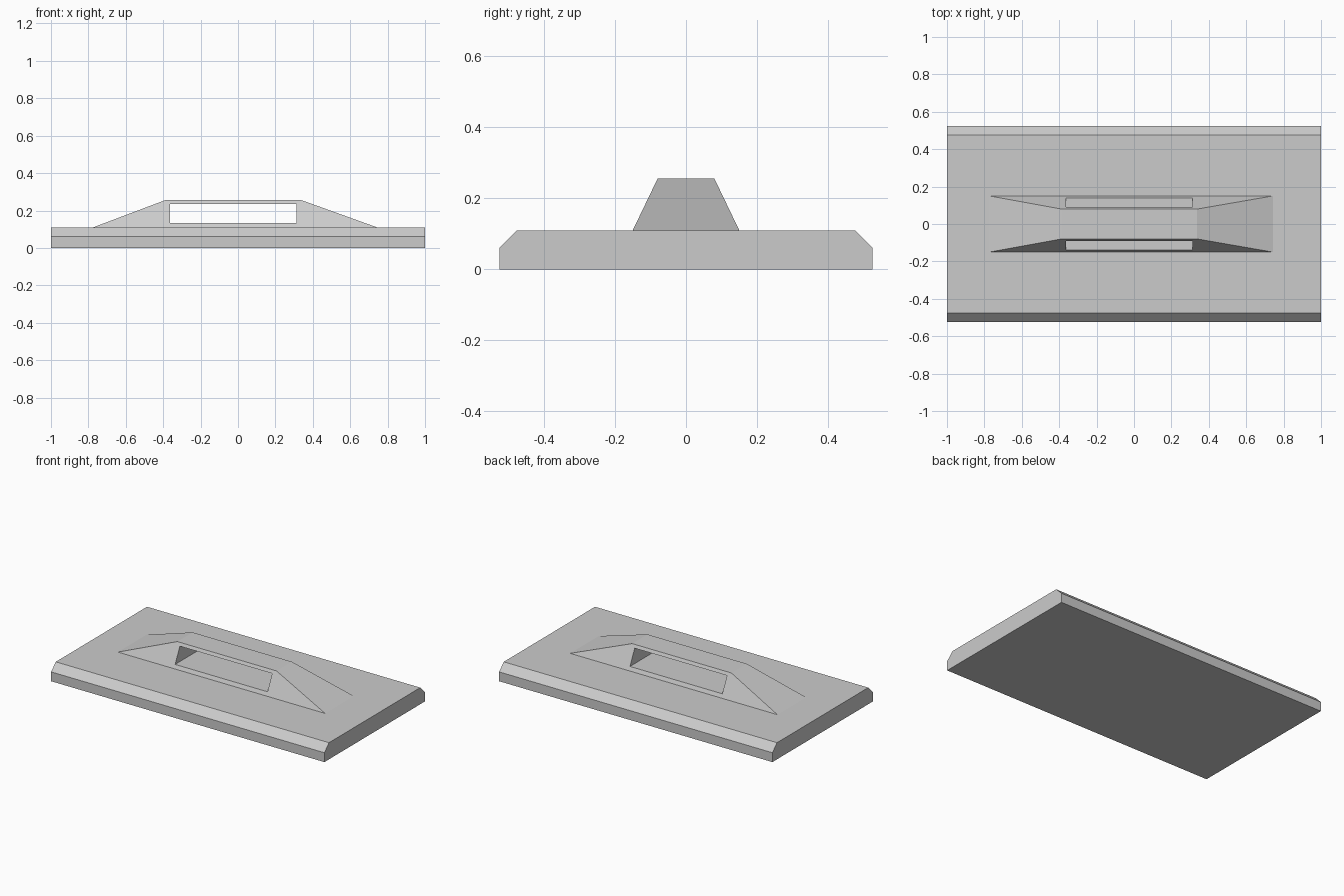
import bpy, bmesh

cube = bpy.data.objects.get("Cube")
if cube:
    bpy.data.objects.remove(cube, do_unlink=True)

COLOUR = (0.6, 0.6, 0.6, 1)
grey = bpy.data.materials.new("light_grey")
grey.use_nodes = True
grey.diffuse_color = COLOUR
grey.node_tree.nodes["Principled BSDF"].inputs["Base Color"].default_value = COLOUR


def loft(name, rings):
    """Closed solid through successive rings of equal point count."""
    bm = bmesh.new()
    loops = [[bm.verts.new(p) for p in ring] for ring in rings]
    for a, b in zip(loops, loops[1:]):
        for i in range(len(a)):
            j = (i + 1) % len(a)
            bm.faces.new((a[i], a[j], b[j], b[i]))
    bm.faces.new(loops[0])
    bm.faces.new(loops[-1])
    bmesh.ops.recalc_face_normals(bm, faces=bm.faces)
    mesh = bpy.data.meshes.new(name)
    bm.to_mesh(mesh)
    bm.free()
    mesh.materials.append(grey)
    obj = bpy.data.objects.new(name, mesh)
    bpy.context.collection.objects.link(obj)
    return obj


def rect(x0, x1, half_y, z):
    return [(x0, -half_y, z), (x1, -half_y, z), (x1, half_y, z), (x0, half_y, z)]


# Slab with its two long top edges chamfered
loft("base_slab", [rect(-1, 1, y, z) for y, z in
                   ((0.525, 0), (0.525, 0.062), (0.477, 0.11))])

# Tapered handle, sunk slightly into the slab
handle = loft("handle", [rect(-0.801, 0.771, 0.155, 0.1),
                         rect(-0.388, 0.338, 0.08, 0.256)])

# Finger slot straight through the handle
cutter = loft("slot_cutter", [rect(-0.363, 0.313, 0.3, z) for z in (0.134, 0.236)])
cutter.hide_render = True
cutter.hide_viewport = True
slot = handle.modifiers.new("slot", "BOOLEAN")
slot.operation = "DIFFERENCE"
slot.solver = "EXACT"
slot.object = cutter
